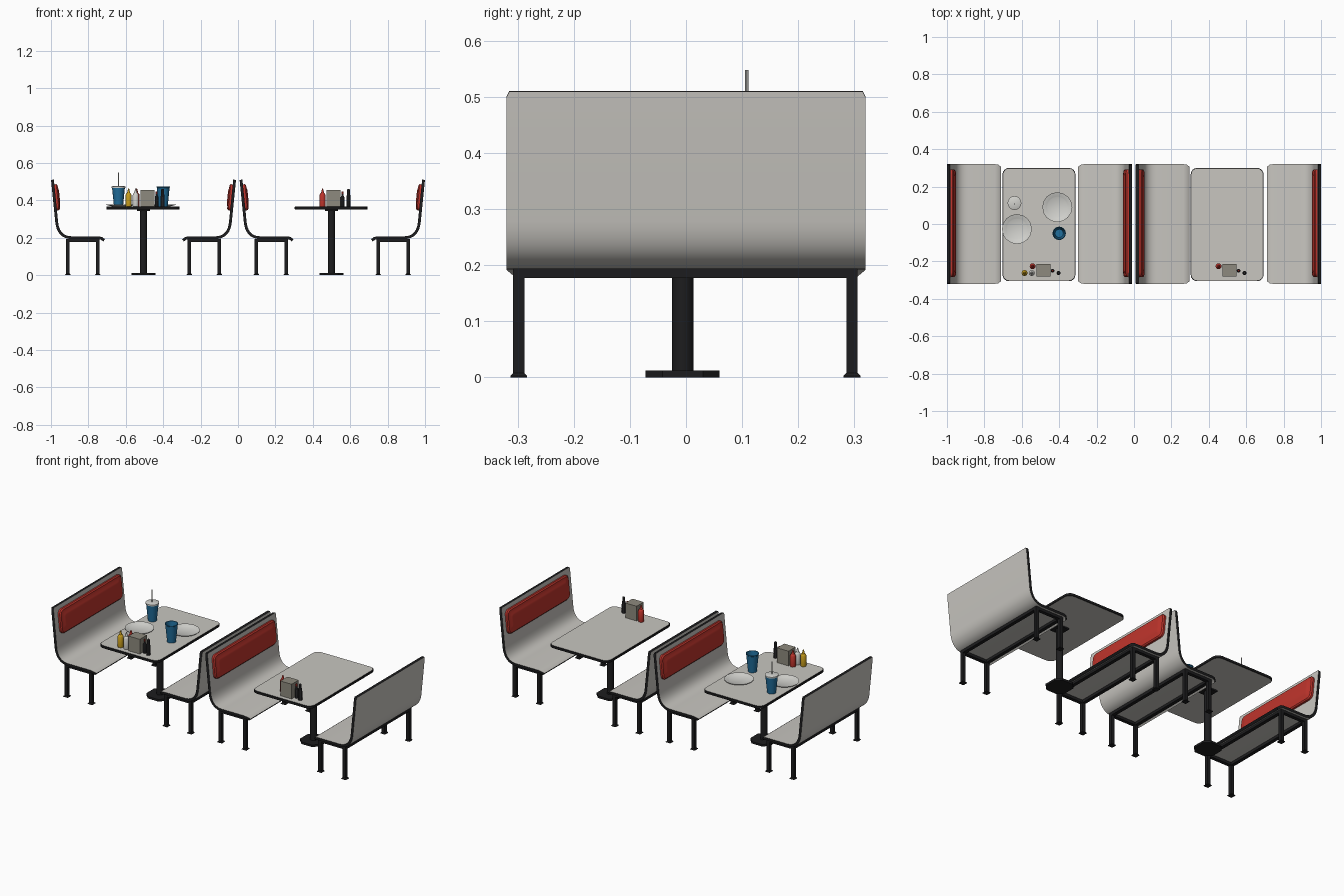
import bpy, bmesh, math
from mathutils import Vector

if "Cube" in bpy.data.objects:
    bpy.data.objects.remove(bpy.data.objects["Cube"])

def material(name, rgb):
    m = bpy.data.materials.new(name)
    m.diffuse_color = (*rgb, 1)
    m.use_nodes = True
    m.node_tree.nodes["Principled BSDF"].inputs["Base Color"].default_value = m.diffuse_color
    return m

GREY = material("pale grey laminate", (0.58, 0.565, 0.53))
BLACK = material("black metal", (0.012, 0.012, 0.013))
RED = material("red vinyl", (0.52, 0.035, 0.025))
BLUE = material("blue cup", (0.015, 0.16, 0.34))
YELLOW = material("mustard yellow", (0.58, 0.34, 0.012))
WHITE = material("off white", (0.64, 0.64, 0.61))
STEEL = material("dull steel", (0.27, 0.255, 0.21))
DARK = material("dark glass", (0.03, 0.03, 0.032))


def finish(name, bm, mats):
    bmesh.ops.recalc_face_normals(bm, faces=bm.faces)
    me = bpy.data.meshes.new(name)
    bm.to_mesh(me)
    bm.free()
    for m in mats:
        me.materials.append(m)
    ob = bpy.data.objects.new(name, me)
    bpy.context.collection.objects.link(ob)
    return ob


def loft(name, rings, colors):
    """Skin rings of points; colors is one material or [start cap, bands..., end cap]."""
    if not isinstance(colors, list):
        colors = [colors] * (len(rings) + 1)
    mats = list(dict.fromkeys(colors))
    bm = bmesh.new()
    vs = [[bm.verts.new(p) for p in r] for r in rings]
    n = len(rings[0])
    bm.faces.new(vs[0]).material_index = mats.index(colors[0])
    bm.faces.new(vs[-1]).material_index = mats.index(colors[-1])
    for i in range(len(rings) - 1):
        for j in range(n):
            k = (j + 1) % n
            f = bm.faces.new((vs[i][j], vs[i][k], vs[i + 1][k], vs[i + 1][j]))
            f.material_index = mats.index(colors[i + 1])
    return finish(name, bm, mats)


def rounded(hw, hh, r, n=4):
    """2D outline of a rectangle with rounded corners."""
    pts = []
    for q, (sx, sy) in enumerate([(1, 1), (-1, 1), (-1, -1), (1, -1)]):
        for i in range(n + 1):
            a = math.pi / 2 * (q + i / n)
            pts.append((sx * (hw - r) + r * math.cos(a), sy * (hh - r) + r * math.sin(a)))
    return pts


def turned(name, x, y, z, profile, colors, n=16):
    rings = [[(x + r * math.cos(2 * math.pi * i / n), y + r * math.sin(2 * math.pi * i / n), z + h)
              for i in range(n)] for r, h in profile]
    return loft(name, rings, colors)


def block(name, x, y, levels, color):
    """Stack of rectangles: (half width x, half depth y, z)."""
    return loft(name, [[(x + a * w, y + b * d, z) for a, b in ((1, 1), (-1, 1), (-1, -1), (1, -1))]
                       for w, d, z in levels], color)


def bench(x0, s):
    """Bench with its back at x0, seat pointing along s."""
    # bent shell: (distance from back, height, half width)
    rows = [(0.008, 0.51, 0.315), (0.009, 0.50, 0.32)]
    a, c, b = (0.031, 0.28), (0.041, 0.2), (0.115, 0.2)
    for i in range(11):
        t = i / 10
        u, z = [(1 - t) ** 2 * a[k] + 2 * t * (1 - t) * c[k] + t * t * b[k] for k in (0, 1)]
        rows.append((u, z, 0.32))
    rows += [(0.255, 0.2, 0.32), (0.27, 0.197, 0.318), (0.284, 0.186, 0.306)]
    bm = bmesh.new()
    vs = [[bm.verts.new((x0 + s * u, e * w, z)) for e in (-1, 1)] for u, z, w in rows]
    for p, q in zip(vs, vs[1:]):
        bm.faces.new((p[0], p[1], q[1], q[0]))
    shell = finish("bench_shell", bm, [GREY, BLACK])
    mod = shell.modifiers.new("thickness", 'SOLIDIFY')
    mod.thickness, mod.offset, mod.material_offset_rim = 0.015, 0, 1
    bpy.context.view_layer.objects.active = shell
    bpy.ops.object.modifier_apply(modifier=mod.name)

    # padded cushion on the leaning back
    up = Vector((-s * 0.1, 0, 1)).normalized()
    out = Vector((s, 0, 0.1)).normalized()
    mid = Vector((x0 + s * 0.0175, 0.004, 0.415))
    rings = []
    for d, inset in ((0.005, 0), (0.018, 0), (0.024, 0.006), (0.025, 0.022), (0.028, 0.03), (0.029, 0.04)):
        rings.append([mid + Vector((0, p, 0)) + up * q + out * d
                      for p, q in rounded(0.288 - inset, 0.07 - inset, 0.026 - inset * 0.4)])
    loft("back_cushion", rings, RED)

    # legs with flared feet, and the frame under the seat
    for u in (0.09, 0.25):
        for y in (-0.298, 0.296):
            block("bench_leg", x0 + s * u, y,
                  [(0.015, 0.015, 0), (0.015, 0.015, 0.003), (0.01, 0.01, 0.008), (0.01, 0.01, 0.178)], BLACK)
        block("frame_long_bar", x0 + s * u, -0.001, [(0.01, 0.307, 0.177), (0.01, 0.307, 0.194)], BLACK)
    for y in (-0.298, 0.296):
        block("frame_cross_bar", x0 + s * 0.17, y, [(0.07, 0.01, 0.177), (0.07, 0.01, 0.194)], BLACK)


TOP = 0.367

def table(x):
    def ring(z, inset):
        return [(x + p, q - 0.003, z) for p, q in rounded(0.195 - inset, 0.303 - inset, 0.035)]
    loft("table_top", [ring(0.351, 0.002), ring(0.353, 0), ring(0.365, 0), ring(TOP, 0.002)],
         [GREY, BLACK, BLACK, BLACK, GREY])
    turned("table_post", x + 0.002, -0.006, 0, [(0.019, 0.005), (0.019, 0.345)], BLACK)
    block("table_bracket", x + 0.002, -0.006, [(0.035, 0.035, 0.343), (0.035, 0.035, 0.352)], BLACK)
    loft("table_base", [[(x + 0.002 + p, q - 0.006, z) for p, q in rounded(0.064, 0.066, 0.03, 1)]
                        for z in (0, 0.012)], BLACK)


def squeeze_bottle(name, x, y, color):
    turned(name, x, y, TOP, [(0.015, 0), (0.016, 0.004), (0.016, 0.062), (0.012, 0.07),
                             (0.008, 0.073), (0.003, 0.095)], color, 12)


def condiments(x):
    """Red bottle, napkin box and two shakers; x is the napkin box centre."""
    squeeze_bottle("red_bottle", x - 0.058, -0.226, RED)
    block("napkin_box", x, -0.247, [(0.037, 0.033, TOP), (0.037, 0.033, TOP + 0.087)], STEEL)
    turned("sauce_bottle", x + 0.049, -0.25, TOP,
           [(0.01, 0), (0.01, 0.05), (0.005, 0.06), (0.005, 0.068), (0.005, 0.08)],
           [DARK, DARK, DARK, DARK, RED, RED], 10)
    turned("pepper_shaker", x + 0.081, -0.262, TOP,
           [(0.011, 0), (0.011, 0.05), (0.008, 0.07), (0.008, 0.09), (0.005, 0.094)], DARK, 10)


# two booths: a pair of facing benches and a table each
for x0, s in ((-1, 1), (-0.01, -1), (0.008, 1), (1, -1)):
    bench(x0, s)
for x, box_x in ((-0.508, -0.484), (0.498, 0.51)):
    table(x)
    condiments(box_x)

# extra bottles on the left table
squeeze_bottle("yellow_bottle", -0.585, -0.262, YELLOW)
squeeze_bottle("white_bottle", -0.547, -0.262, WHITE)

# plates
for x, y in ((-0.626, -0.027), (-0.41, 0.09)):
    turned("plate", x, y, TOP, [(0.045, 0), (0.079, 0.009), (0.08, 0.012), (0.058, 0.006), (0.054, 0.004)], WHITE)

# lidded cup with straw
turned("cup_with_lid", -0.639, 0.112, TOP,
       [(0.024, 0), (0.034, 0.098), (0.037, 0.098), (0.037, 0.106), (0.031, 0.109)],
       [BLUE, BLUE, BLUE, WHITE, WHITE, WHITE])
turned("straw", -0.639, 0.108, TOP, [(0.003, 0.1), (0.003, 0.181)], WHITE, 8)

# open cup, hollow
turned("open_cup", -0.4, -0.05, TOP,
       [(0.024, 0), (0.034, 0.1), (0.036, 0.102), (0.036, 0.106), (0.032, 0.106), (0.022, 0.006)], BLUE)

# smooth the rounded parts, keep hard edges
bpy.ops.object.select_all(action='SELECT')
bpy.ops.object.shade_smooth_by_angle(angle=math.radians(32))
